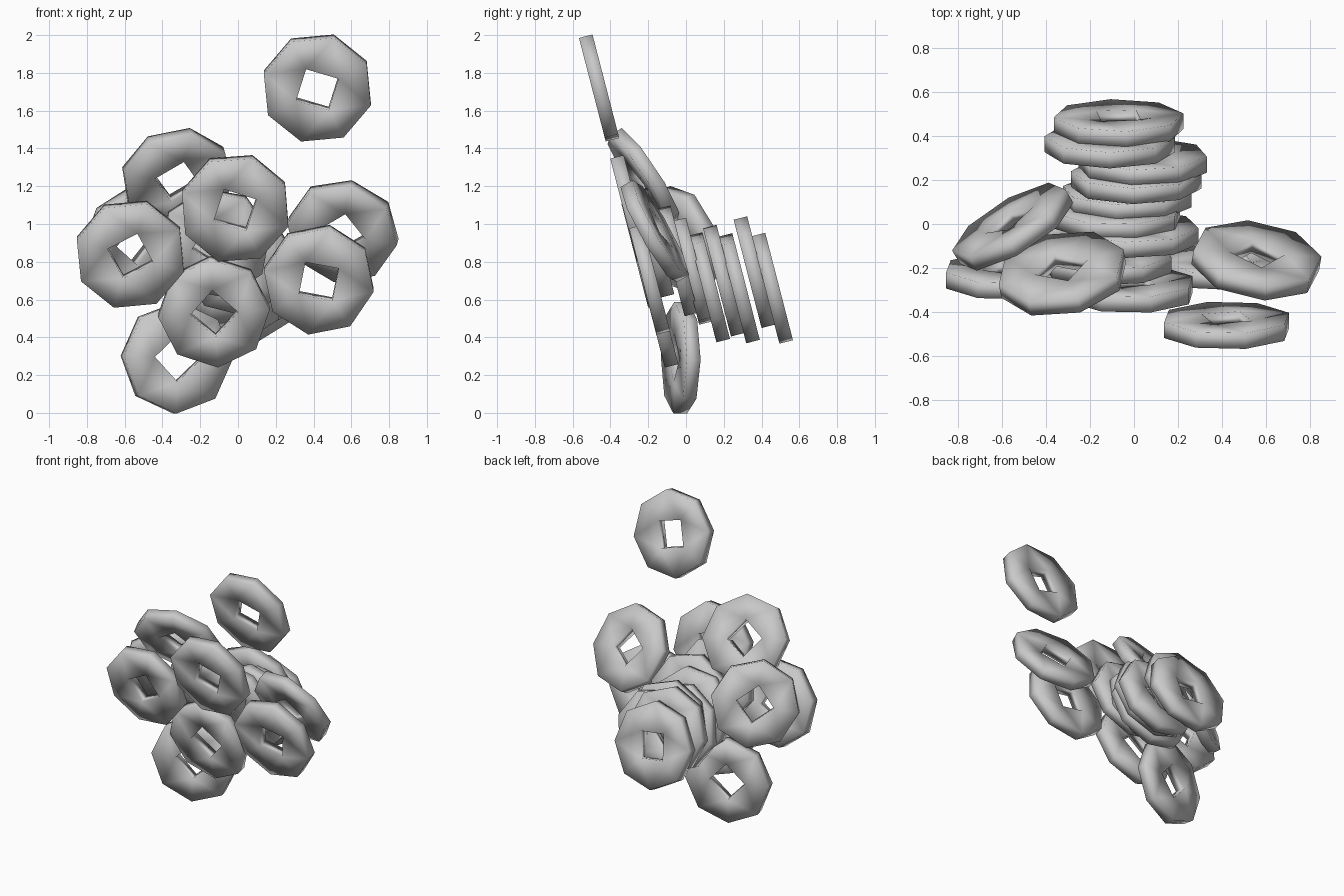
import bpy, bmesh, math
from mathutils import Matrix, Vector

default = bpy.data.objects.get("Cube")
if default:
    bpy.data.objects.remove(default, do_unlink=True)

GREY = (0.58, 0.58, 0.58, 1)
OUTER, HOLE, HALF = 0.296, 0.127, 0.037

metal = bpy.data.materials.new("plain_grey")
metal.use_nodes = True
metal.diffuse_color = GREY
metal.node_tree.nodes["Principled BSDF"].inputs["Base Color"].default_value = GREY


def coin_mesh():
    """Octagonal coin with a square hole, smooth shaded all over."""
    bm = bmesh.new()

    def ring(count, radius, z):
        angles = [2 * math.pi * i / count for i in range(count)]
        return [bm.verts.new((radius * math.cos(a), radius * math.sin(a), z))
                for a in angles]

    rims = [ring(8, OUTER, z) for z in (HALF, -HALF)]
    holes = [ring(4, HOLE, z) for z in (HALF, -HALF)]
    # Edge walls of the rim and the hole
    for top, bottom in (rims, holes):
        for i in range(len(top)):
            bm.faces.new((top[i - 1], top[i], bottom[i], bottom[i - 1]))
    # Front and back faces, three triangles per side of the hole
    for rim, hole in zip(rims, holes):
        for i in range(4):
            a, b = hole[i], hole[(i + 1) % 4]
            p, q, r = rim[2 * i], rim[2 * i + 1], rim[(2 * i + 2) % 8]
            for tri in ((a, p, q), (a, q, b), (b, q, r)):
                bm.faces.new(tri)
    bmesh.ops.recalc_face_normals(bm, faces=bm.faces)
    for face in bm.faces:
        face.smooth = True
    mesh = bpy.data.meshes.new("coin")
    bm.to_mesh(mesh)
    bm.free()
    mesh.materials.append(metal)
    return mesh


COIN = coin_mesh()
LEAN = (0, -0.968, -0.25)


def add_coin(name, centre, spin, normal=LEAN):
    """Place a coin whose front face looks along the normal."""
    n = Vector(normal).normalized()
    right = Vector((0, 0, 1)).cross(n).normalized()
    up = n.cross(right)
    basis = Matrix((right, up, n)).transposed().to_4x4()
    ob = bpy.data.objects.new(name, COIN)
    ob.matrix_world = (Matrix.Translation(centre) @ basis
                       @ Matrix.Rotation(math.radians(spin), 4, 'Z'))
    bpy.context.collection.objects.link(ob)


# Coins lying in the front sheet
add_coin("top_coin", (0.42, -0.46, 1.72), 28)
add_coin("front_upper_coin", (-0.015, -0.295, 1.083), 27)
add_coin("front_left_coin", (-0.57, -0.235, 0.84), -17)
add_coin("front_lower_coin", (-0.127, -0.15, 0.535), 4)
add_coin("front_right_coin", (0.428, -0.193, 0.705), 34)

# Loose coins at other angles
add_coin("bottom_coin", (-0.325, -0.028, 0.292), -2, (0.235, -0.97, 0))
add_coin("upper_left_coin", (-0.325, -0.225, 1.242), -9, (0.16, -0.83, -0.54))
add_coin("upper_right_coin", (0.555, -0.165, 0.962), -13, (-0.14, -0.86, -0.49))
add_coin("back_left_coin", (-0.55, -0.012, 0.912), 10, (0.5, -0.82, -0.3))

# Leaning stack, from back to front: centre and spin
stack = [((-0.07, 0.457, 0.66), 38), ((-0.11, 0.362, 0.745), 0),
         ((0.04, 0.282, 0.66), 10), ((0.01, 0.20, 0.70), 3),
         ((-0.03, 0.124, 0.665), 10), ((-0.075, 0.035, 0.75), 73),
         ((0.0, -0.045, 0.805), 8), ((-0.12, -0.17, 0.9), 12)]
for i, (centre, spin) in enumerate(stack):
    add_coin(f"stack_coin_{i + 1}", centre, spin)
